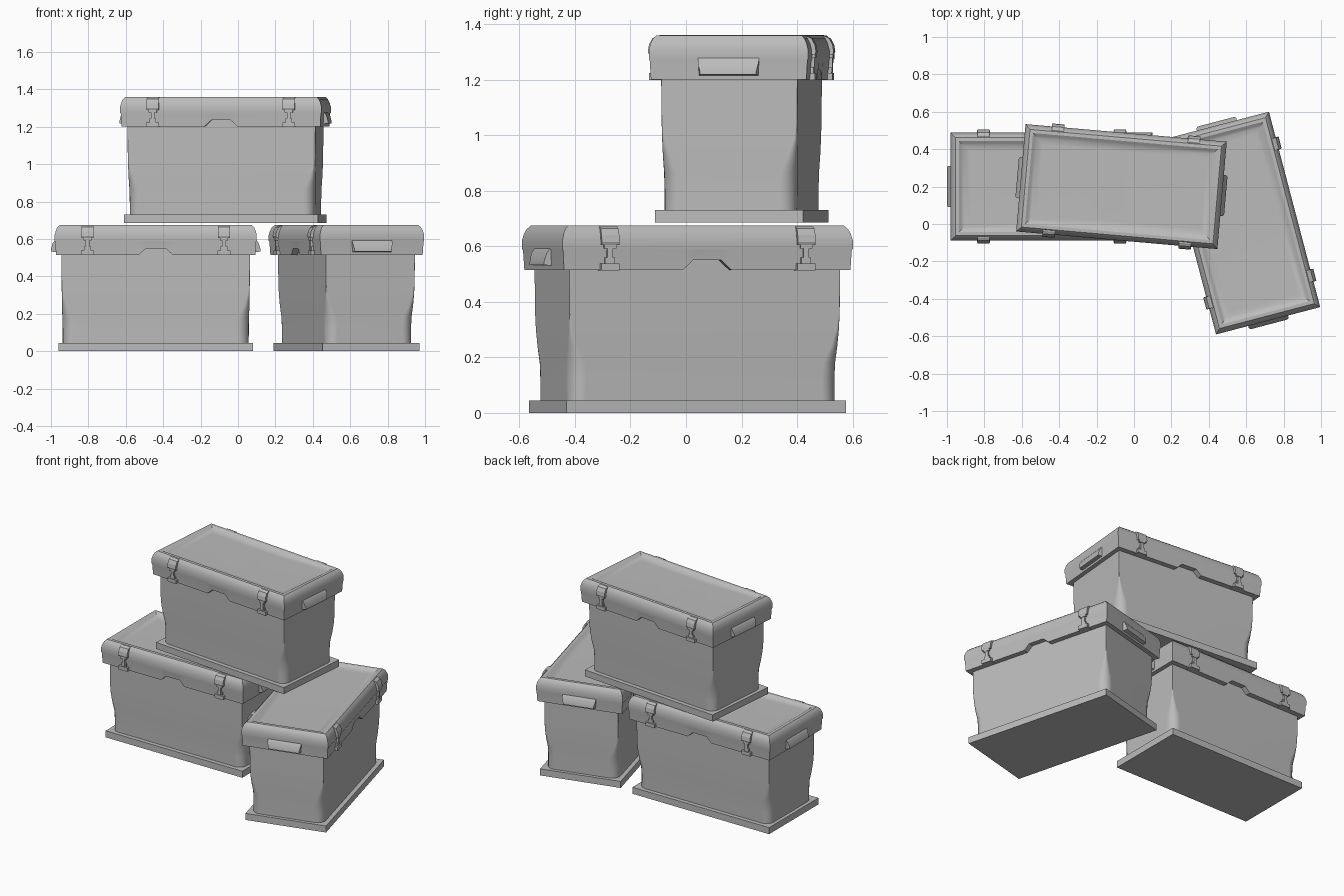
import bpy, bmesh, math
from mathutils import Vector

cube = bpy.data.objects.get("Cube")
if cube:
    bpy.data.objects.remove(cube, do_unlink=True)

grey = bpy.data.materials.new("crate grey")
grey.use_nodes = True
COLOUR = (0.5, 0.5, 0.5, 1)
grey.diffuse_color = COLOUR
grey.node_tree.nodes["Principled BSDF"].inputs["Base Color"].default_value = COLOUR

# crate positions: name, location, turn about z
CRATES = [("left", (-0.44, 0.20, 0), 0),
          ("right", (0.58, 0.005, 0), -75.3),
          ("top", (-0.067, 0.20, 0.685), -5)]


def place(name, bm, smooth=True):
    """Turn a bmesh into one shared mesh, used by all three crates."""
    bmesh.ops.recalc_face_normals(bm, faces=bm.faces[:])
    mesh = bpy.data.meshes.new(name)
    bm.to_mesh(mesh)
    bm.free()
    mesh.materials.append(grey)
    if smooth:
        mesh.shade_smooth()
        mesh.set_sharp_from_angle(angle=math.radians(32))
    for crate, loc, turn in CRATES:
        ob = bpy.data.objects.new(f"{crate}_crate_{name}", mesh)
        bpy.context.collection.objects.link(ob)
        ob.location = loc
        ob.rotation_euler.z = math.radians(turn)
        if smooth:
            mod = ob.modifiers.new("even shading", "WEIGHTED_NORMAL")
            mod.keep_sharp = True


def loft(bm, rings):
    """Skin a list of point rings and cap both ends."""
    loops = [[bm.verts.new(p) for p in ring] for ring in rings]
    n = len(loops[0])
    for a, b in zip(loops, loops[1:]):
        for i in range(n):
            j = (i + 1) % n
            bm.faces.new((a[i], a[j], b[j], b[i]))
    bm.faces.new(loops[0])
    bm.faces.new(loops[-1])


def prism(bm, profile, half, taper=0, centre=0, turn=0):
    """Extrude an (outward, z) profile sideways, then turn it about z."""
    rings = []
    for side in (-1, 1):
        ring = []
        for k, (out, z) in enumerate(profile):
            width = half - (taper if out == max(p[0] for p in profile) else 0)
            v = Vector((centre + side * width, -out, z))
            c, s = math.cos(turn), math.sin(turn)
            ring.append((v.x * c - v.y * s, v.x * s + v.y * c, v.z))
        rings.append(ring)
    loft(bm, rings)


def rounded(hx, hy, r, z, steps=5):
    """Rounded rectangle ring."""
    pts = []
    for q, (sx, sy) in enumerate([(1, 1), (-1, 1), (-1, -1), (1, -1)]):
        for i in range(steps + 1):
            a = math.pi / 2 * (q + i / steps)
            pts.append((sx * (hx - r) + r * math.cos(a),
                        sy * (hy - r) + r * math.sin(a), z))
    return pts


# flat base plate
bm = bmesh.new()
bmesh.ops.create_cube(bm, size=1)
bmesh.ops.scale(bm, vec=(1.04, 0.536, 0.045), verts=bm.verts[:])
bmesh.ops.translate(bm, vec=(0, 0, 0.0225), verts=bm.verts[:])
place("base", bm, smooth=False)

# body: square corners above, melting into rounded corners below
bm = bmesh.new()
sections = [(0.04, 0.008, 0.055), (0.12, 0.007, 0.06), (0.18, 0.006, 0.055),
            (0.24, 0.004, 0.03), (0.30, 0.003, 0.01), (0.36, 0.002, 0.002),
            (0.57, 0, 0.002)]
loft(bm, [rounded(0.505 - d, 0.247 - d, r, z) for z, d, r in sections])
place("body", bm)


# lid: stepped skirt with a notch on each long side, rim and sunken panel
def lid_ring(inset, z, notched):
    hx, hy = 0.54 - inset, 0.288 - inset
    pts = []
    for s in (-1, 1):
        for x in (-hx, -0.09, -0.052, 0.052, 0.09, hx):
            lift = 0.035 if notched and abs(x) < 0.06 else 0
            pts.append((-s * x, s * hy, z + lift))
    return pts


lid_profile = [(0.06, 0.515), (0.007, 0.515), (0.003, 0.585), (0, 0.59),
               (0, 0.622), (0.006, 0.645), (0.014, 0.662), (0.026, 0.674),
               (0.044, 0.675), (0.056, 0.668), (0.072, 0.658), (0.1, 0.654)]
bm = bmesh.new()
loft(bm, [lid_ring(d, z, i < 2) for i, (d, z) in enumerate(lid_profile)])
place("lid", bm)

# latches: curved clasp, neck, stem and foot, two on each long side
bm = bmesh.new()
clasp = [(0.25, 0.668), (0.272, 0.671), (0.288, 0.663), (0.3, 0.64),
         (0.304, 0.615), (0.3, 0.605), (0.25, 0.605)]


def block(low, high, out):
    return [(0.25, low), (out, low), (out, high), (0.25, high)]


for turn in (0, math.pi):
    for x in (-0.365, 0.365):
        prism(bm, clasp, 0.033, 0, x, turn)
        prism(bm, block(0.592, 0.605, 0.300), 0.022, 0, x, turn)
        prism(bm, block(0.54, 0.592, 0.297), 0.010, 0, x, turn)
        prism(bm, block(0.536, 0.56, 0.294), 0.018, 0, x, turn)
        prism(bm, block(0.513, 0.538, 0.300), 0.034, 0, x, turn)
place("latches", bm, smooth=False)

# wedge grip on each short end
bm = bmesh.new()
grip = [(0.52, 0.595), (0.54, 0.592), (0.552, 0.575), (0.56, 0.545),
        (0.56, 0.533), (0.52, 0.528)]
for turn in (math.pi / 2, -math.pi / 2):
    prism(bm, grip, 0.11, 0.008, 0, turn)
place("handles", bm)
